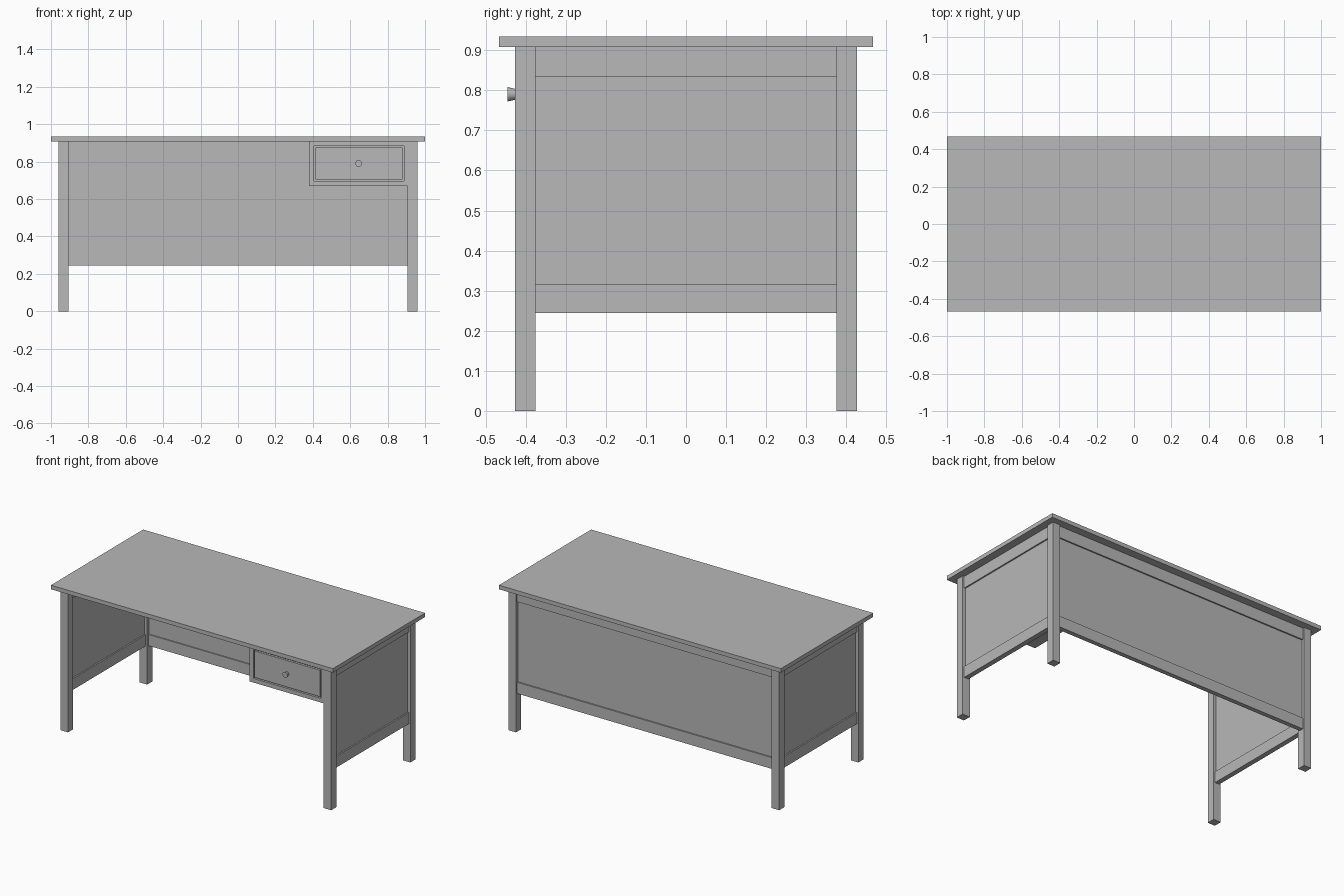
import bpy
from math import pi

cube = bpy.data.objects.get("Cube")
if cube:
    bpy.data.objects.remove(cube, do_unlink=True)

grey = bpy.data.materials.new("plain grey")
grey.use_nodes = True
color = (0.48, 0.48, 0.48, 1)
grey.diffuse_color = color
for node in grey.node_tree.nodes:
    if node.type == 'BSDF_PRINCIPLED':
        node.inputs["Base Color"].default_value = color


def box(name, x, y, z):
    """Box from (low, high) ranges on each axis."""
    bpy.ops.mesh.primitive_cube_add(size=1, location=[(a + b) / 2 for a, b in (x, y, z)])
    ob = bpy.context.object
    ob.name = name
    ob.scale = [b - a for a, b in (x, y, z)]
    bpy.ops.object.transform_apply(location=False, rotation=False, scale=True)
    ob.data.materials.append(grey)
    return ob


def span(side, inner, outer):
    return tuple(sorted((side * inner, side * outer)))


# Main levels and leg faces
TOP, UNDER = 0.934, 0.908
LEG_X, LEG_Y = (0.907, 0.96), (0.375, 0.427)
LOW_RAIL, HIGH_RAIL = (0.245, 0.317), (0.833, UNDER)
INFILL = (LOW_RAIL[1], HIGH_RAIL[0])

box("table_top", (-1, 1), (-0.467, 0.467), (UNDER, TOP))

# Legs and framed side panels
for side, label in ((1, "left"), (-1, "right")):
    for end, place in ((1, "back"), (-1, "front")):
        box(f"{place}_{label}_leg", span(side, *LEG_X), span(end, *LEG_Y), (0, UNDER))
    depth = (-LEG_Y[0], LEG_Y[0])
    box(f"{label}_side_lower_rail", span(side, 0.917, 0.949), depth, LOW_RAIL)
    box(f"{label}_side_upper_rail", span(side, 0.917, 0.949), depth, HIGH_RAIL)
    box(f"{label}_side_panel", span(side, 0.926, 0.94), depth, INFILL)

# Framed back panel
width = (-LEG_X[0], LEG_X[0])
box("back_lower_rail", width, (0.387, 0.416), LOW_RAIL)
box("back_upper_rail", width, (0.387, 0.416), HIGH_RAIL)
box("back_panel", width, (0.394, 0.407), INFILL)

# Drawer housing: face frame around the drawer, then the carcass behind it
FACE = (-0.425, -0.4)
x0, x1, z0 = 0.38, LEG_X[0], 0.67
ox, oz = (0.406, 0.888), (0.697, 0.883)
box("drawer_frame_inner_stile", (x0, ox[0]), FACE, (z0, UNDER))
box("drawer_frame_outer_stile", (ox[1], x1), FACE, (z0, UNDER))
box("drawer_frame_lower_rail", ox, FACE, (z0, oz[0]))
box("drawer_frame_upper_rail", ox, FACE, (oz[1], UNDER))
box("drawer_carcass", (x0, x1), (FACE[1], 0.387), (z0, UNDER))

# Drawer front, with a thin gap to its frame
gap = 0.008
box("drawer_front", (ox[0] + gap, ox[1] - gap), FACE, (oz[0] + gap, oz[1] - gap))

# Flared round knob
bpy.ops.mesh.primitive_cone_add(vertices=24, radius1=0.013, radius2=0.018, depth=0.021,
                                location=(0.645, -0.4345, 0.79), rotation=(pi / 2, 0, 0))
knob = bpy.context.object
knob.name = "drawer_knob"
knob.data.materials.append(grey)
bpy.ops.object.shade_smooth_by_angle()
